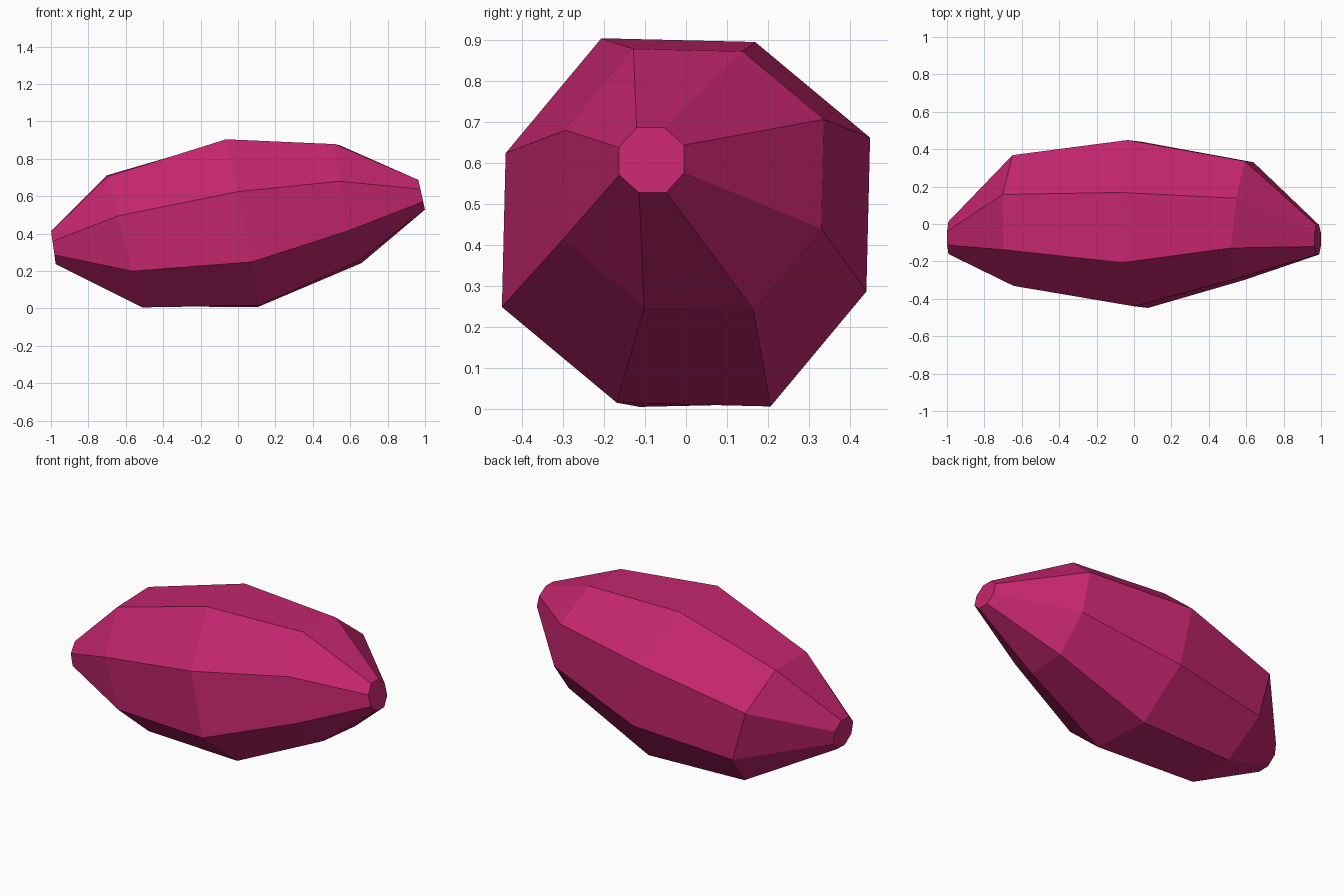
import bpy
import bmesh
from math import cos, sin, radians
from mathutils import Vector

SIDES = 8

default_cube = bpy.data.objects.get("Cube")
if default_cube:
    bpy.data.objects.remove(default_cube, do_unlink=True)


def make_material(name, colour):
    material = bpy.data.materials.new(name)
    material.use_nodes = True
    material.diffuse_color = colour
    shader = next(n for n in material.node_tree.nodes if n.type == "BSDF_PRINCIPLED")
    shader.inputs["Base Color"].default_value = colour
    shader.inputs["Roughness"].default_value = 0.8
    return material


def add_ring(bm, centre, even_radius, odd_radius, lean, yaw):
    """One slightly uneven octagon, leaning and turned out of the y-z plane."""
    ring = []
    for i in range(SIDES):
        angle = radians(114.7 - i * 360 / SIDES - 0.7 * (i % 2))
        radius = odd_radius if i % 2 else even_radius
        dy, dz = radius * cos(angle), radius * sin(angle)
        offset = Vector((yaw * dy - lean * dz, dy, dz))
        ring.append(bm.verts.new(Vector(centre) + offset))
    return ring


# Rings along the stone: centre, even radius, odd radius, lean, yaw
sections = [
    ((-0.987, -0.073, 0.325), 0.094, 0.094, 0.14, 0.0),
    ((-0.607, 0.022, 0.358), 0.381, 0.378, 0.27, 0.0),
    ((0.02, 0.0, 0.455), 0.494, 0.471, 0.20, -0.03),
    ((0.59, 0.018, 0.56), 0.350, 0.334, 0.18, 0.09),
    ((0.982, -0.084, 0.607), 0.087, 0.085, 0.22, 0.0),
]

# Faceted body: quads between rings, flat caps at both tips
bm = bmesh.new()
rings = [add_ring(bm, *section) for section in sections]
for near, far in zip(rings, rings[1:]):
    for i in range(SIDES):
        j = (i + 1) % SIDES
        bm.faces.new((near[i], near[j], far[j], far[i]))
bm.faces.new(rings[0])
bm.faces.new(rings[-1])
bmesh.ops.recalc_face_normals(bm, faces=bm.faces)

mesh = bpy.data.meshes.new("faceted_stone")
bm.to_mesh(mesh)
bm.free()
mesh.materials.append(make_material("magenta", (0.55, 0.019, 0.155, 1.0)))
stone = bpy.data.objects.new("faceted_stone", mesh)
bpy.context.collection.objects.link(stone)
